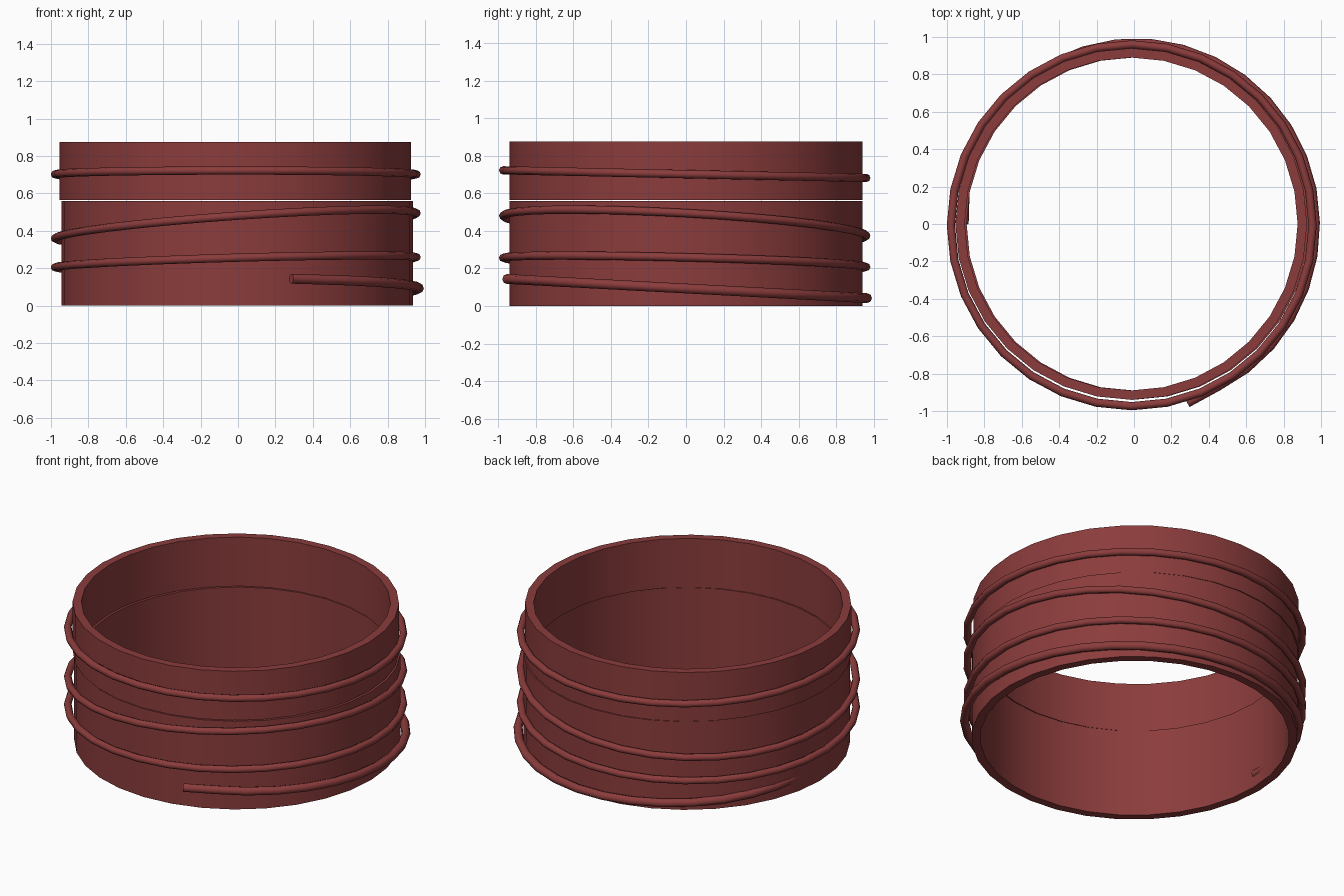
import bpy, bmesh, math
from mathutils import Vector

if "Cube" in bpy.data.objects:
    bpy.data.objects.remove(bpy.data.objects["Cube"])

SEG = 32
red = bpy.data.materials.new("brick red")
red.diffuse_color = (0.26, 0.045, 0.045, 1)
red.use_nodes = True
red.node_tree.nodes["Principled BSDF"].inputs["Base Color"].default_value = red.diffuse_color


def sweep(name, rings, closed):
    """Skin a list of cross-section loops into one smooth object."""
    bm = bmesh.new()
    loops = [[bm.verts.new(p) for p in ring] for ring in rings]
    n, m = len(loops), len(loops[0])
    for i in range(n if closed else n - 1):
        a, b = loops[i], loops[(i + 1) % n]
        for j in range(m):
            k = (j + 1) % m
            bm.faces.new((a[j], a[k], b[k], b[j]))
    if not closed:
        bm.faces.new(loops[0])
        bm.faces.new(loops[-1])
    bmesh.ops.recalc_face_normals(bm, faces=bm.faces)
    mesh = bpy.data.meshes.new(name)
    bm.to_mesh(mesh)
    bm.free()
    mesh.materials.append(red)
    obj = bpy.data.objects.new(name, mesh)
    bpy.context.collection.objects.link(obj)
    bpy.ops.object.select_all(action='DESELECT')
    obj.select_set(True)
    bpy.context.view_layer.objects.active = obj
    bpy.ops.object.shade_smooth_by_angle(angle=math.radians(50))


def band(name, cx, z0, z1, outer=0.94, inner=0.89):
    """Hollow cylinder with a rectangular wall section."""
    section = [(outer, z0), (outer, z1), (inner, z1), (inner, z0)]
    rings = []
    for i in range(SEG):
        t = math.tau * i / SEG
        rings.append([(cx + r * math.cos(t), r * math.sin(t), z) for r, z in section])
    sweep(name, rings, True)


def wire(name, path, r, closed):
    """Round wire along a path running around the z axis."""
    n, rings = len(path), []
    for i, p in enumerate(path):
        a = path[(i - 1) % n] if closed else path[max(i - 1, 0)]
        b = path[(i + 1) % n] if closed else path[min(i + 1, n - 1)]
        tangent = (b - a).normalized()
        side = tangent.cross(Vector((0, 0, 1))).normalized()
        up = side.cross(tangent)
        rings.append([p + r * (side * math.cos(math.tau * j / 8) + up * math.sin(math.tau * j / 8))
                      for j in range(8)])
    sweep(name, rings, closed)


# Two stacked bands, slightly out of line
band("lower_band", -0.005, 0.0, 0.56)
band("upper_band", -0.015, 0.564, 0.875)

# Three tilted closed hoops: centre height, slope along x, slope along y
for name, z, sx, sy in (("low_hoop", 0.232, 0.028, -0.025),
                        ("middle_hoop", 0.427, 0.07, -0.055),
                        ("top_hoop", 0.702, 0.0, -0.021)):
    path = []
    for i in range(SEG):
        t = math.tau * i / SEG
        x, y = 0.967 * math.cos(t), 0.967 * math.sin(t)
        path.append(Vector((x - 0.012, y - 0.007, z + sx * x + sy * y)))
    wire(name, path, 0.022, True)

# Loose wire: free end at the front, sinking into the wall on the left
keys = [(-73.4, 0.997), (-62, 0.974), (-50, 0.978), (0, 0.968), (90, 0.968), (140, 0.95), (180, 0.91)]
path = []
for i in range(25):
    deg = keys[0][0] + (keys[-1][0] - keys[0][0]) * i / 24
    for (a0, r0), (a1, r1) in zip(keys, keys[1:]):
        if a0 <= deg <= a1 + 1e-6:
            rad = r0 + (r1 - r0) * (deg - a0) / (a1 - a0)
            break
    t = math.radians(deg)
    y = rad * math.sin(t)
    path.append(Vector((rad * math.cos(t), y, 0.093 - 0.053 * y)))
wire("loose_wire", path, 0.026, False)
